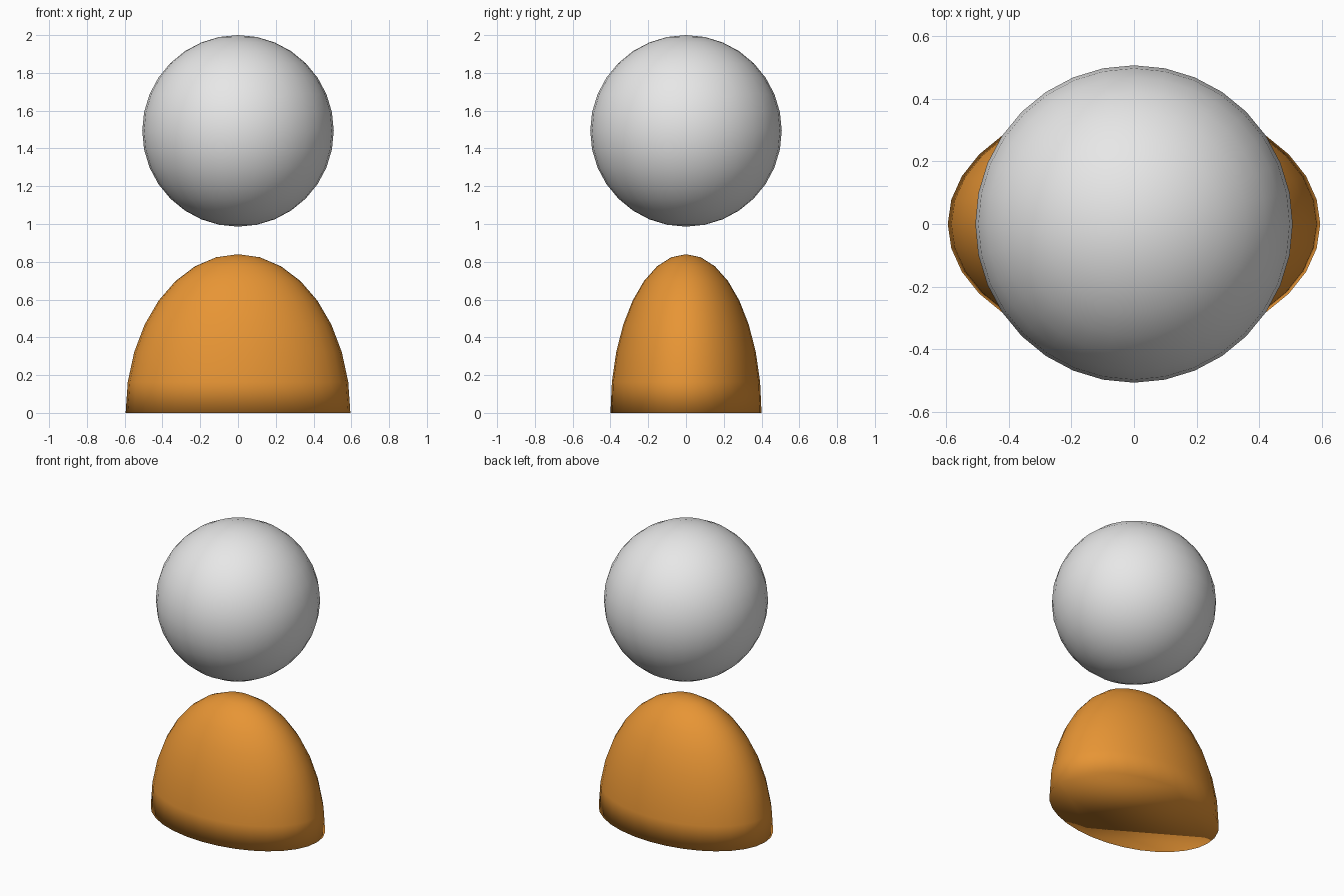
import bpy
import bmesh
from mathutils import Matrix, Vector

cube = bpy.data.objects.get("Cube")
if cube:
    bpy.data.objects.remove(cube, do_unlink=True)


def make_material(name, color):
    mat = bpy.data.materials.new(name)
    mat.use_nodes = True
    mat.diffuse_color = (*color, 1)
    mat.node_tree.nodes["Principled BSDF"].inputs["Base Color"].default_value = (*color, 1)
    return mat


def make_ellipsoid(name, radii, centre, mat, half=False):
    """Smooth ellipsoid; half keeps only the upper dome, closed by a flat base."""
    bm = bmesh.new()
    bmesh.ops.create_uvsphere(bm, u_segments=32, v_segments=16, radius=1)
    if half:
        below = [v for v in bm.verts if v.co.z < -0.01]
        bmesh.ops.delete(bm, geom=below, context='VERTS')
        rim = [e for e in bm.edges if e.is_boundary]
        bmesh.ops.contextual_create(bm, geom=rim)
    shape = Matrix.Translation(centre) @ Matrix.Diagonal((*radii, 1))
    bmesh.ops.transform(bm, matrix=shape, verts=bm.verts)
    bmesh.ops.recalc_face_normals(bm, faces=bm.faces)
    for face in bm.faces:
        face.smooth = True
    mesh = bpy.data.meshes.new(name)
    bm.to_mesh(mesh)
    bm.free()
    mesh.materials.append(mat)
    obj = bpy.data.objects.new(name, mesh)
    bpy.context.collection.objects.link(obj)
    return obj


grey = make_material("light grey", (0.8, 0.8, 0.8))
orange = make_material("orange", (0.8, 0.3, 0.035))

# Floating round head
make_ellipsoid("head", (0.507, 0.507, 0.507), Vector((0, 0, 1.493)), grey)

# Flattened dome for the shoulders and torso
make_ellipsoid("torso", (0.595, 0.4, 0.84), Vector((0, 0, 0)), orange, half=True)
